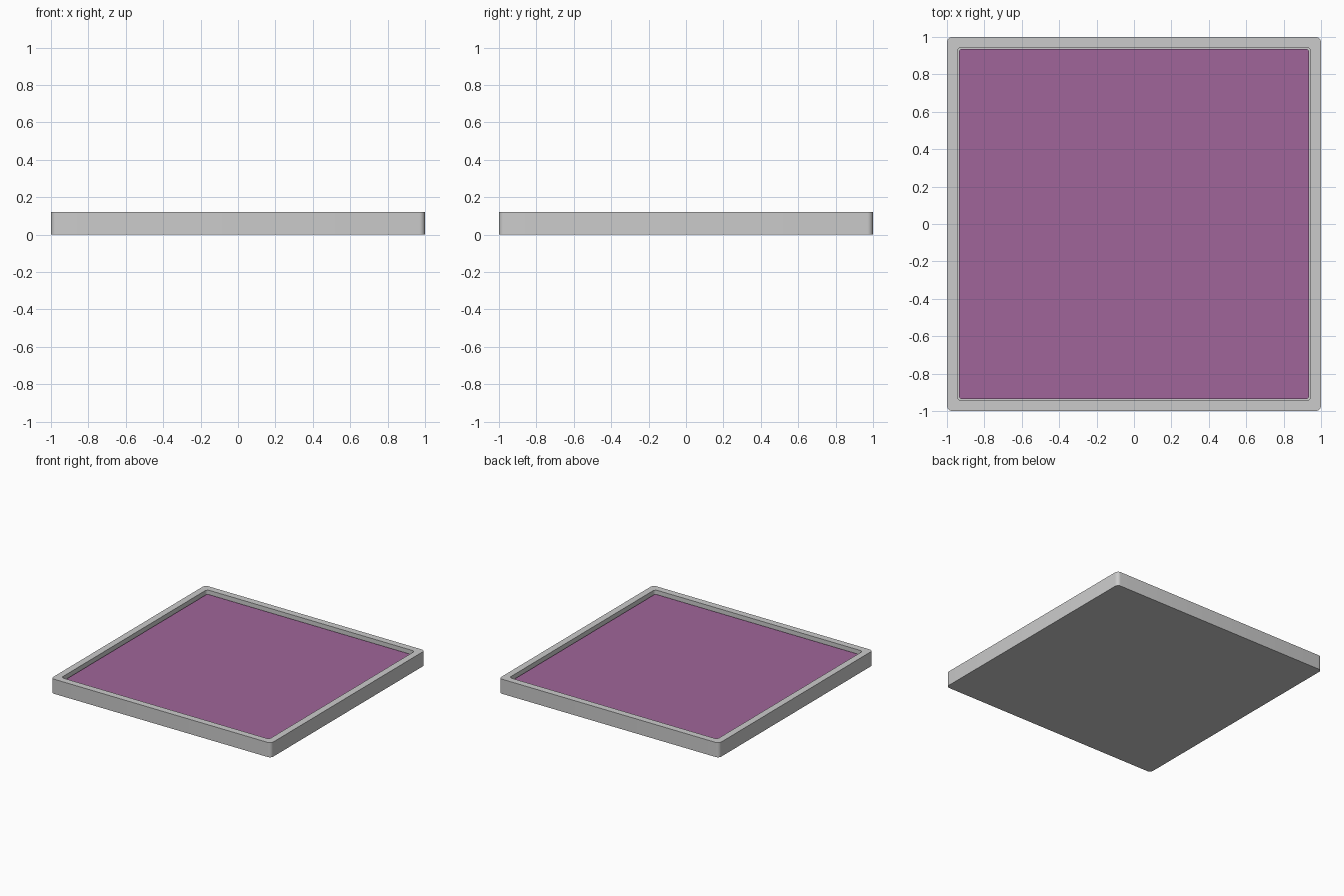
import bpy, bmesh, math

if "Cube" in bpy.data.objects:
    bpy.data.objects.remove(bpy.data.objects["Cube"])


def rounded_square(half, radius, steps=6):
    """Counter-clockwise outline of a square with rounded corners."""
    pts = []
    for q, (sx, sy) in enumerate([(1, 1), (-1, 1), (-1, -1), (1, -1)]):
        for i in range(steps + 1):
            a = math.pi / 2 * (q + i / steps)
            pts.append((sx * (half - radius) + radius * math.cos(a),
                        sy * (half - radius) + radius * math.sin(a)))
    return pts


def stacked(name, rings):
    """Bridge rounded squares (half, radius, z) in order and cap both ends."""
    bm = bmesh.new()
    loops = [[bm.verts.new((x, y, z)) for x, y in rounded_square(h, r)]
             for h, r, z in rings]
    n = len(loops[0])
    for a, b in zip(loops, loops[1:]):
        for i in range(n):
            j = (i + 1) % n
            bm.faces.new((a[i], a[j], b[j], b[i]))
    bm.faces.new(loops[0][::-1])
    bm.faces.new(loops[-1])
    bmesh.ops.recalc_face_normals(bm, faces=bm.faces)
    mesh = bpy.data.meshes.new(name)
    bm.to_mesh(mesh)
    bm.free()
    obj = bpy.data.objects.new(name, mesh)
    bpy.context.collection.objects.link(obj)
    bpy.ops.object.select_all(action='DESELECT')
    obj.select_set(True)
    bpy.context.view_layer.objects.active = obj
    bpy.ops.object.shade_smooth_by_angle(angle=math.radians(30))
    return obj


# Tray: outer wall, flat rim, inner wall, recessed floor
stacked("tray_frame", [(1.0, 0.03, 0.0), (1.0, 0.03, 0.12),
                       (0.945, 0.025, 0.12), (0.945, 0.025, 0.08)])

# Coloured panel lying in the recess with a thin gap around it
panel = stacked("inset_panel", [(0.935, 0.015, 0.08), (0.935, 0.015, 0.09)])
mat = bpy.data.materials.new("purple")
mat.diffuse_color = (0.35, 0.13, 0.32, 1)
mat.use_nodes = True
mat.node_tree.nodes["Principled BSDF"].inputs["Base Color"].default_value = mat.diffuse_color
panel.data.materials.append(mat)
